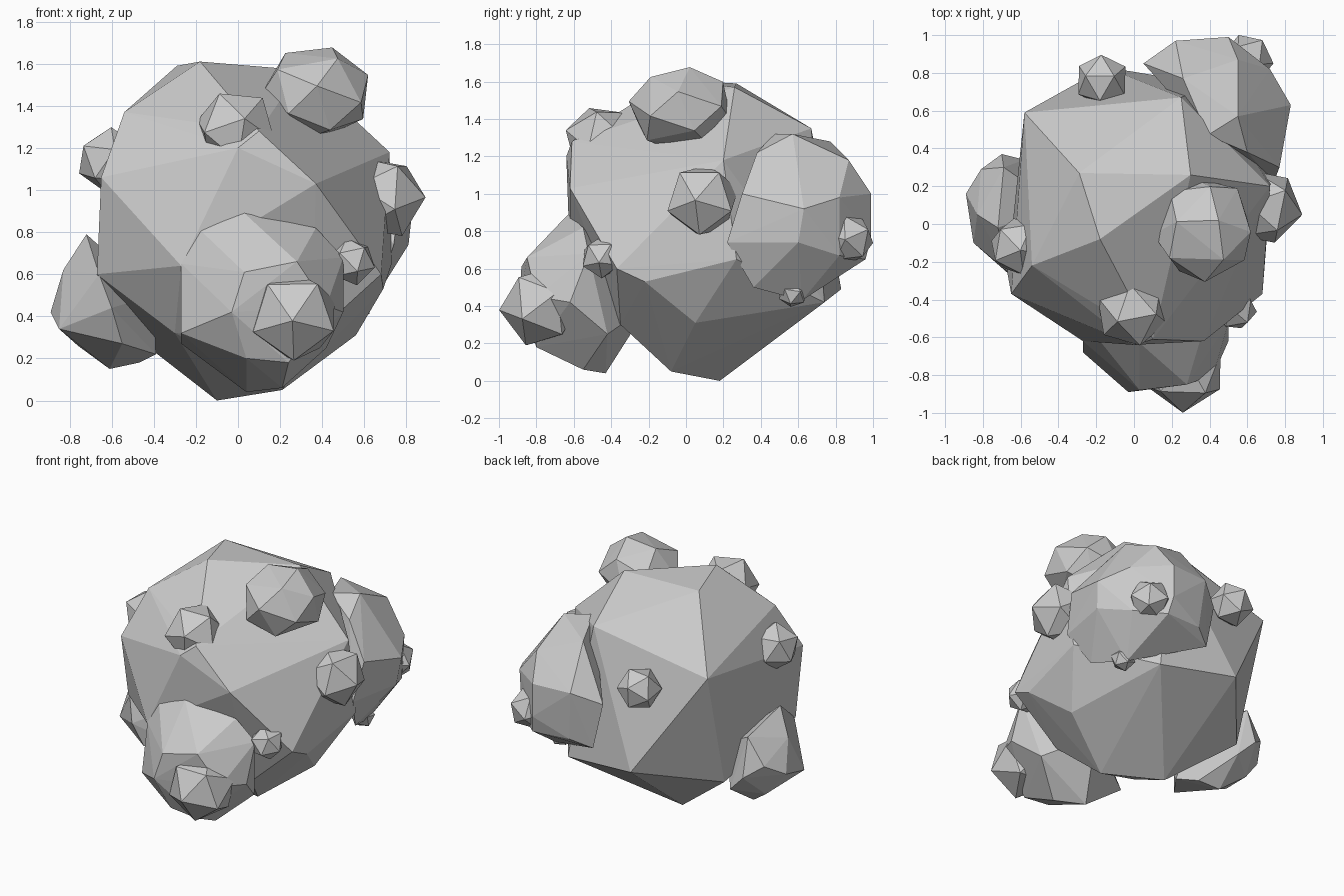
import bpy, bmesh, math
from mathutils import Vector, Euler


def finish(name, bm):
    me = bpy.data.meshes.new(name)
    bm.to_mesh(me)
    bm.free()
    ob = bpy.data.objects.new(name, me)
    bpy.context.collection.objects.link(ob)
    return ob


def hull(name, pts):
    """Flat-faced convex stone around a few corner points."""
    bm = bmesh.new()
    for p in pts:
        bm.verts.new(p)
    bmesh.ops.convex_hull(bm, input=bm.verts)
    junk = [v for v in bm.verts if not v.link_faces]
    bmesh.ops.delete(bm, geom=junk, context='VERTS')
    bmesh.ops.recalc_face_normals(bm, faces=bm.faces)
    return finish(name, bm)


def knob(name, centre, radius, turn):
    """Small 20-sided stone; unrotated its apex points up."""
    bm = bmesh.new()
    bmesh.ops.create_icosphere(bm, subdivisions=1, radius=radius)
    rot = Euler(turn).to_matrix()
    for v in bm.verts:
        v.co = rot @ v.co + Vector(centre)
    return finish(name, bm)


# main boulder
hull("main_boulder", [
    (-.18, -.08, 1.61), (-.29, .27, 1.59), (.30, .26, 1.57), (.25, .67, 1.35),
    (-.54, -.22, 1.37), (-.65, -.37, 1.06), (-.58, .59, 1.17), (-.67, -.26, .60),
    (0, -.64, 1.20), (.10, -.61, 1.28), (.37, -.62, 1.03), (-.27, -.62, .64),
    (.72, .20, 1.18), (.73, .27, .65), (.68, -.37, .60), (.56, .05, .31),
    (-.15, .83, .49), (.40, .74, .42), (-.55, .36, .35), (.69, -.22, .53),
    (-.30, -.36, .32), (-.10, .18, .0), (.21, -.08, .05), (.35, -.35, .30),
])

# big front stone
hull("front_stone", [
    (.03, -.88, .61), (-.18, -.62, .81), (.03, -.63, .89), (.37, -.55, .82),
    (-.27, -.68, .32), (-.27, -.62, .65), (.04, -.80, .20), (.24, -.80, .18),
    (.21, -.55, .06), (.04, -.43, .04), (.50, -.62, .42), (.50, -.52, .68),
    (.42, -.80, .45), (.28, -.85, .66), (-.03, -.89, .42), (.15, -.20, .40),
    (-.27, -.45, .27), (.42, -.42, .25),
])

# big back stone
hull("back_stone", [
    (.39, .47, 1.32), (.55, .57, 1.32), (.22, .97, 1.0), (.50, .99, 1.0),
    (.50, .99, .77), (.55, .87, 1.18), (.26, .77, 1.28), (.83, .63, .92),
    (.81, .60, .74), (.77, .30, 1.0), (.74, .22, .74), (.66, .36, .50),
    (.72, .82, .98), (.70, .82, .67), (.52, .96, .65), (.58, .62, .43),
    (.25, .94, .66), (.60, .38, 1.22), (.05, .85, .92), (.12, .86, .60),
])

# left foot stone
hull("left_stone", [
    (-.72, -.02, .79), (-.83, .05, .62), (-.89, .16, .42), (-.85, -.10, .34),
    (-.81, .29, .50), (-.70, .37, .42), (-.61, .12, .15), (-.47, .08, .18),
    (-.66, -.26, .60), (-.60, -.32, .44), (-.39, -.05, .22), (-.69, .30, .68),
    (-.58, .34, .30), (-.76, .20, .26), (-.40, .10, .50), (-.55, -.26, .27),
])

# faceted stone on top: hull of points spread evenly over a ball
tops = []
for i in range(18):
    z = 1 - (2 * i + 1) / 18
    a = i * math.pi * (3 - math.sqrt(5)) + .5
    r = math.sqrt(1 - z * z)
    tops.append(Vector((.37 + .27 * r * math.cos(a), -.025 + .285 * r * math.sin(a), 1.455 + .235 * z)))
hull("top_stone", tops)

# small stones: centre, radius, rotation of the apex
q = math.pi / 2
for name, c, r, t in [
    ("front_knob", (.265, -.775, .40), .225, (q + .1, .3, 0)),
    ("brow_knob", (-.01, -.455, 1.285), .20, (q - .3, .4, .1)),
    ("right_knob", (.69, .09, .965), .205, (.3, q, .1)),
    ("left_knob", (-.61, -.12, 1.14), .16, (.3, -1.1, .2)),
    ("back_knob", (-.17, .76, 1.06), .145, (-1.2, .2, .1)),
    ("back_right_knob", (.60, .87, .76), .14, (-.2, 1.2, .7)),
    ("front_right_knob", (.54, -.45, .66), .115, (.8, .6, .2)),
    ("lower_right_knob", (.57, .57, .47), .08, (.2, 2.4, .1)),
]:
    knob(name, c, r, t)
